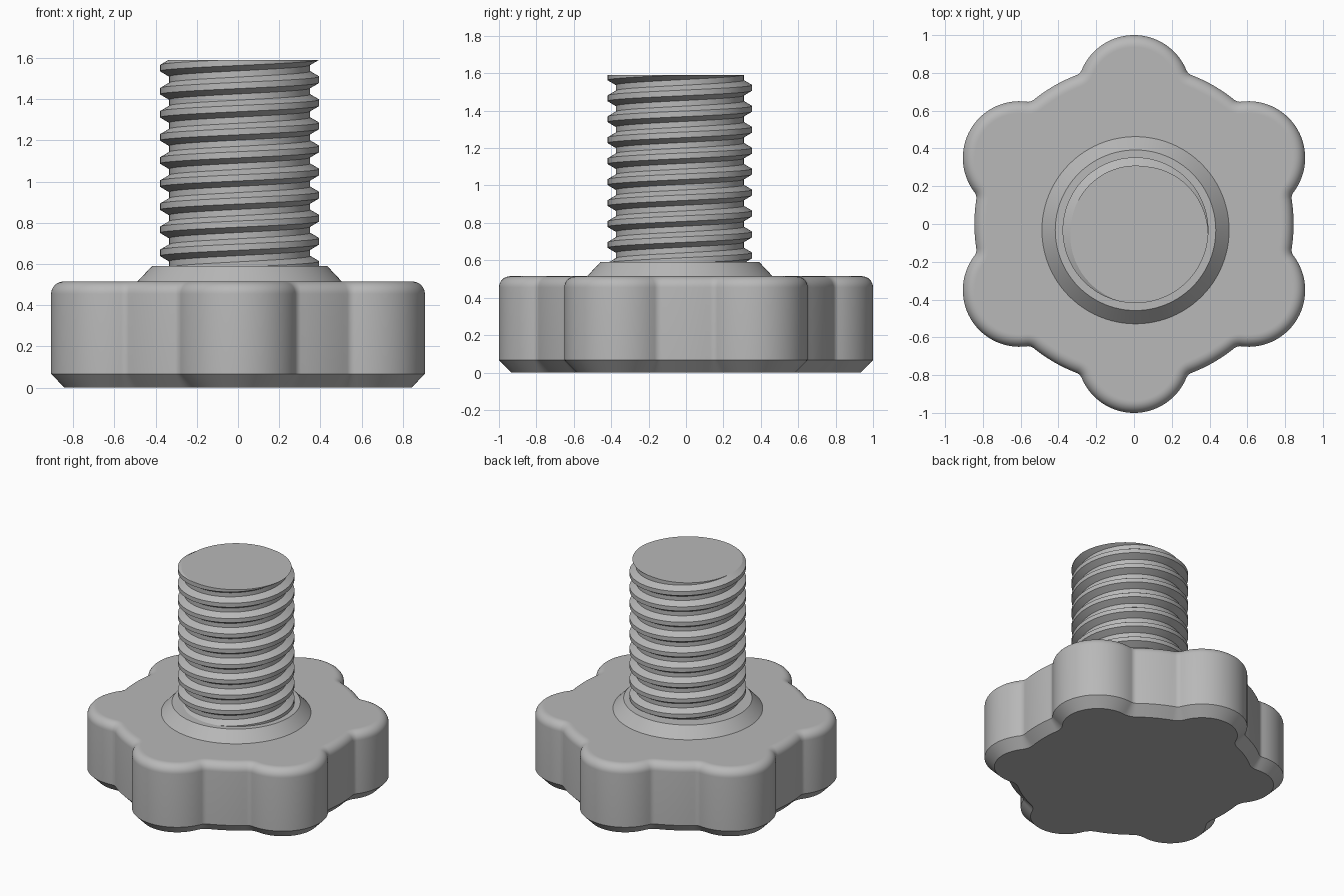
import bpy
import bmesh
from math import cos, sin, pi, radians, sqrt, atan2
from mathutils import Vector

cube = bpy.data.objects.get("Cube")
if cube:
    bpy.data.objects.remove(cube)

grey = bpy.data.materials.new("plain grey")
grey.use_nodes = True
grey.diffuse_color = (0.48, 0.48, 0.48, 1)
grey.node_tree.nodes["Principled BSDF"].inputs["Base Color"].default_value = (0.48, 0.48, 0.48, 1)

AXIS = Vector((0.008, -0.033, 0))   # the stud sits slightly off centre
KNOB_TOP = 0.515
COLLAR_TOP = 0.59
STUD_TOP = 1.59


def finish(bm, name, location=(0, 0, 0)):
    bmesh.ops.recalc_face_normals(bm, faces=bm.faces[:])
    mesh = bpy.data.meshes.new(name)
    bm.to_mesh(mesh)
    bm.free()
    mesh.materials.append(grey)
    obj = bpy.data.objects.new(name, mesh)
    bpy.context.collection.objects.link(obj)
    obj.location = location
    bpy.ops.object.select_all(action='DESELECT')
    obj.select_set(True)
    bpy.context.view_layer.objects.active = obj
    bpy.ops.object.shade_smooth_by_angle(angle=radians(30))
    return obj


def direction(angle):
    return Vector((cos(angle), sin(angle), 0))


def arc(centre, radius, start, end, steps):
    """Outline points with outward normals; a negative radius is a hollow arc."""
    out = []
    for i in range(steps):
        n = direction(start + (end - start) * i / steps)
        out.append((centre + n * radius, n))
    return out


def knob_outline():
    """Round disc with six round lobes, blended by small fillets."""
    disc, lobe, reach, fillet = 0.845, 0.3, 0.7, 0.05
    x = ((disc + fillet) ** 2 + reach ** 2 - (lobe + fillet) ** 2) / (2 * reach)
    y = sqrt((disc + fillet) ** 2 - x * x)
    lobe_end, disc_start = atan2(y, x - reach), atan2(y, x)
    sector = pi / 3
    points = []
    for k in range(6):
        a = pi / 6 + k * sector
        b = a + sector
        bend = (disc + fillet)
        points += arc(direction(a) * reach, lobe, a - lobe_end, a + lobe_end, 32)
        points += arc(direction(a + disc_start) * bend, -fillet, a + lobe_end, a + disc_start, 8)
        points += arc(Vector(), disc, a + disc_start, b - disc_start, 10)
        points += arc(direction(b - disc_start) * bend, -fillet, b - disc_start, b - lobe_end, 8)
    return points


# Knob: stacked outlines with a bottom chamfer and a rounded top edge
bm = bmesh.new()
outline = knob_outline()
round_r = 0.06
levels = [(0, 0.065), (0.067, 0)]
for i in range(9):
    t = i / 8 * pi / 2
    levels.append((KNOB_TOP - round_r + round_r * sin(t), round_r * (1 - cos(t))))
levels.append((KNOB_TOP, round_r + 0.006))
rings = [[bm.verts.new(p - n * inset + Vector((0, 0, z))) for p, n in outline]
         for z, inset in levels]
count = len(outline)
for low, high in zip(rings, rings[1:]):
    for i in range(count):
        j = (i + 1) % count
        bm.faces.new((low[i], low[j], high[j], high[i]))
bm.faces.new(rings[0][::-1])
bm.faces.new(rings[-1])
finish(bm, "lobed_knob")

# Collar: short cone, sunk a little into the knob
bm = bmesh.new()
sink = 0.01
bmesh.ops.create_cone(bm, cap_ends=True, segments=96, radius1=0.505, radius2=0.425,
                      depth=COLLAR_TOP - KNOB_TOP + sink)
finish(bm, "collar", AXIS + Vector((0, 0, (COLLAR_TOP + KNOB_TOP - sink) / 2)))

# Threaded stud: a profile swept along a helix, then cut flat at both ends
bm = bmesh.new()
pitch, crest, root, steps, turns = 0.112, 0.386, 0.342, 96, 14
start = 1.494 - 11 * pitch
profile = [(crest, -0.015), (crest, 0.015), (root, 0.041), (root, 0.071)]
columns = []
for j in range(steps * turns):
    d = direction(2 * pi * j / steps)
    lift = start + pitch * j / steps
    columns.append([bm.verts.new(d * r + Vector((0, 0, lift + z))) for r, z in profile])
for j in range(steps * (turns - 1) - 1):
    left = columns[j] + [columns[j + steps][0]]
    right = columns[j + 1] + [columns[j + 1 + steps][0]]
    for m in range(len(profile)):
        bm.faces.new((left[m], right[m], right[m + 1], left[m + 1]))
for height, up in ((STUD_TOP, 1), (COLLAR_TOP - 0.03, -1)):
    cut = bmesh.ops.bisect_plane(bm, geom=bm.verts[:] + bm.edges[:] + bm.faces[:],
                                 plane_co=(0, 0, height), plane_no=(0, 0, up),
                                 clear_outer=True)
    rim = [e for e in cut["geom_cut"] if isinstance(e, bmesh.types.BMEdge) and e.is_boundary]
    bmesh.ops.edgeloop_fill(bm, edges=rim)
loose = [v for v in bm.verts if not v.link_faces]
bmesh.ops.delete(bm, geom=loose, context='VERTS')
finish(bm, "threaded_stud", AXIS)
